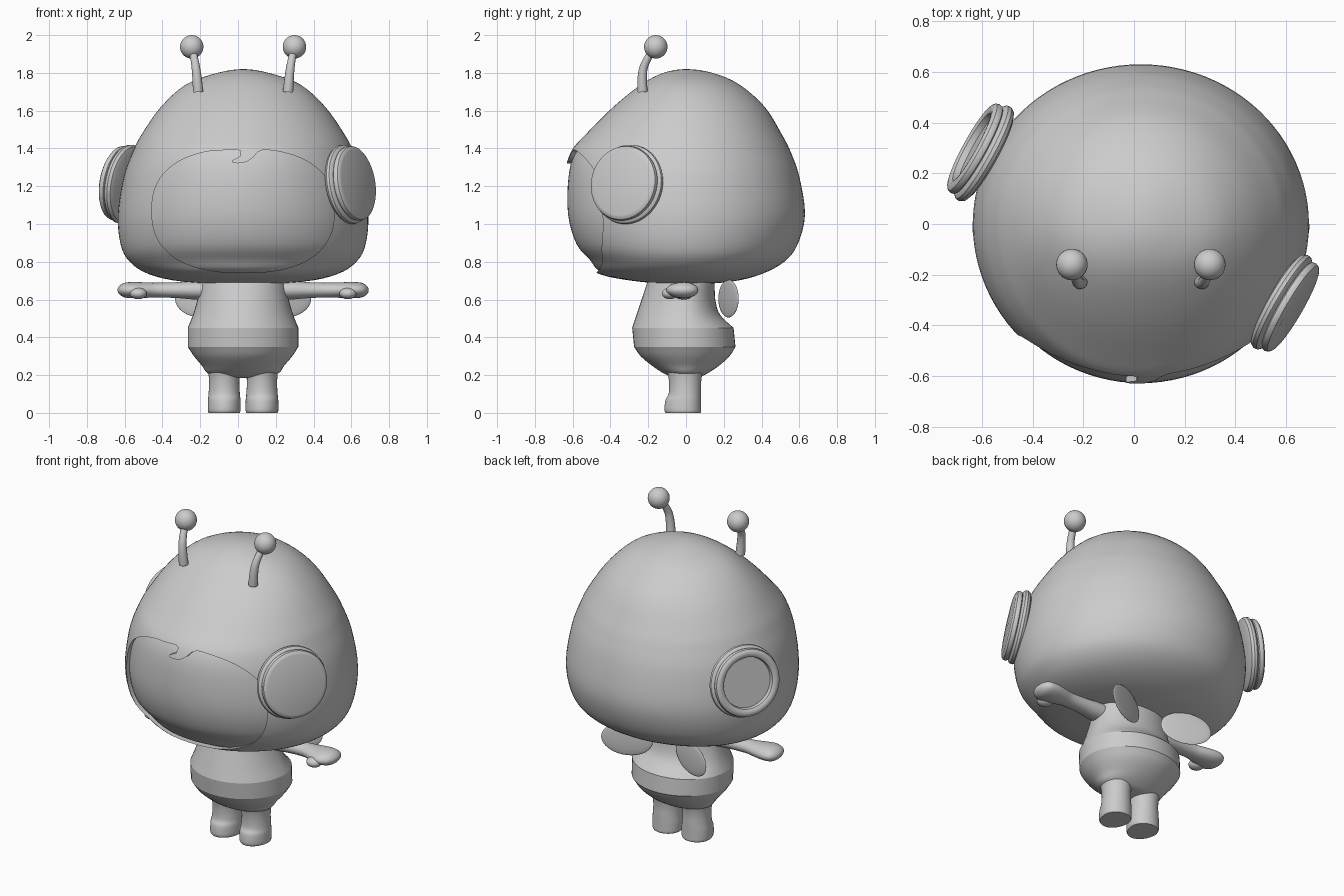
import bpy, bmesh, math
from mathutils import Vector

if "Cube" in bpy.data.objects:
    bpy.data.objects.remove(bpy.data.objects["Cube"])

CX = 0.027  # the body axis

grey = bpy.data.materials.new("plain_grey")
grey.use_nodes = True
grey.diffuse_color = (0.6, 0.6, 0.6, 1)
grey.node_tree.nodes["Principled BSDF"].inputs["Base Color"].default_value = (0.6, 0.6, 0.6, 1)


def smooth(obj):
    bpy.ops.object.select_all(action="DESELECT")
    obj.select_set(True)
    bpy.context.view_layer.objects.active = obj
    bpy.ops.object.shade_smooth_by_angle(angle=math.radians(35))


def add_mesh(name, bm, loc=(0, 0, 0)):
    bmesh.ops.recalc_face_normals(bm, faces=bm.faces)
    mesh = bpy.data.meshes.new(name)
    bm.to_mesh(mesh)
    bm.free()
    mesh.materials.append(grey)
    obj = bpy.data.objects.new(name, mesh)
    bpy.context.collection.objects.link(obj)
    obj.location = loc
    smooth(obj)
    return obj


def curve_rows(rows, steps):
    """Smooth a list of section rows with a Catmull-Rom spline."""
    def beyond(a, b):
        if a[1] == 0:
            return Vector([b[0]] + [-v for v in b[1:]])
        return a * 2 - b
    p = [Vector(r) for r in rows]
    p = [beyond(p[0], p[1])] + p + [beyond(p[-1], p[-2])]
    out = []
    for a, b, c, d in zip(p, p[1:], p[2:], p[3:]):
        for i in range(steps):
            t = i / steps
            out.append((b * 2 + (c - a) * t + (a * 2 - b * 5 + c * 4 - d) * t * t
                        + (b * 3 - a - c * 3 + d) * t ** 3) / 2)
    return out + [p[-2]]


def loft(name, rows, loc=(0, 0, 0), sides=48, steps=4):
    """Skin oval sections given as height, half width, front depth, back depth."""
    rows = curve_rows(rows, steps) if steps > 1 else rows
    bm = bmesh.new()
    rings = []
    for z, w, front, back in rows:
        ring = []
        for i in range(sides):
            a = math.tau * i / sides
            s = math.sin(a)
            ring.append(bm.verts.new((w * math.cos(a), s * (back if s > 0 else front), z)))
        rings.append(ring)
    for lo, hi in zip(rings, rings[1:]):
        for i in range(sides):
            j = (i + 1) % sides
            bm.faces.new((lo[i], lo[j], hi[j], hi[i]))
    bm.faces.new(rings[0])
    bm.faces.new(rings[-1])
    bmesh.ops.remove_doubles(bm, verts=bm.verts, dist=1e-5)
    bmesh.ops.dissolve_degenerate(bm, edges=bm.edges, dist=1e-6)
    return add_mesh(name, bm, loc)


def ellipsoid(name, loc, size, turn=(0, 0, 0)):
    bm = bmesh.new()
    bmesh.ops.create_uvsphere(bm, u_segments=32, v_segments=16, radius=1)
    bmesh.ops.scale(bm, vec=size, verts=bm.verts)
    obj = add_mesh(name, bm, loc)
    obj.rotation_euler = turn
    return obj


# Head: an inner face under a thin hood
head = [(1.82, 0, 0, 0), (1.80, .135, .12, .14), (1.74, .30, .235, .28), (1.62, .435, .385, .417),
        (1.47, .54, .535, .51), (1.38, .585, .61, .555), (1.25, .632, .643, .60),
        (1.05, .663, .645, .63), (.89, .648, .60, .59), (.80, .60, .525, .52),
        (.735, .50, .46, .40), (.695, .32, .25, .24), (.68, 0, 0, 0)]
face = loft("face", head, (CX, 0, 1.1 * .032), sides=96)
face.scale = (.968, .968, .968)
hood = loft("hood", head, (CX, 0, 0), sides=96)

# Face opening with a curled tuft at its top
outline = []
for i in range(97):
    a = math.radians(78) - math.radians(330) * i / 96
    c, s = math.cos(a), math.sin(a)
    outline.append((CX + .483 * math.copysign(abs(c) ** .82, c),
                    1.07 + .328 * math.copysign(abs(s) ** .82, s)))
outline = [p for p in outline if not (p[1] > 1.3 and -.02 < p[0] < .14)]
outline += [(-.005, 1.396), (.015, 1.385), (.01, 1.358), (-.032, 1.336), (-.03, 1.325), (.0, 1.321),
            (.045, 1.329), (.08, 1.352), (.105, 1.382), (.135, 1.393)]
bm = bmesh.new()
cap = bm.faces.new([bm.verts.new((x, -1, z)) for x, z in outline])
side = bmesh.ops.extrude_face_region(bm, geom=[cap])
bmesh.ops.translate(bm, vec=(0, .8, 0), verts=[v for v in side["geom"] if isinstance(v, bmesh.types.BMVert)])
cutter = add_mesh("opening_cutter", bm)
cutter.hide_render = True

shell = hood.modifiers.new("shell", "SOLIDIFY")
shell.thickness = .022
shell.offset = -1
cut = hood.modifiers.new("opening", "BOOLEAN")
cut.object = cutter
cut.solver = "EXACT"
bpy.context.view_layer.objects.active = hood
for m in [m.name for m in hood.modifiers]:
    bpy.ops.object.modifier_apply(modifier=m)
bpy.data.objects.remove(cutter)
smooth(hood)

# Ear pads: a ring and a cap, one closed and one hollow
pad = [(-.05, .0), (-.05, .18), (-.04, .203), (-.025, .212), (-.01, .21), (.0, .2), (.003, .19),
       (.008, .197), (.02, .2), (.032, .196), (.04, .185)]
closed = [(.043, .175), (.046, 0)]
hollow = [(.042, .175), (.04, .16), (.034, .152), (.01, .148), (.01, 0)]
for name, end, loc, aim in [("left_ear_pad", closed, (.60, -.318, 1.213), (.86, -.5, .15)),
                            ("right_ear_pad", hollow, (-.61, .288, 1.213), (-.87, .48, .15))]:
    obj = loft(name, [(h, r, r, r) for h, r in pad + end], loc, sides=64, steps=1)
    obj.rotation_euler = Vector(aim).to_track_quat("Z", "Y").to_euler()

# Torso in three bands
loft("chest", [(.74, .20, .18, .13), (.69, .225, .205, .15), (.60, .242, .235, .155),
               (.52, .265, .262, .18), (.45, .293, .285, .252)], (CX, 0, 0))
loft("belly_band", [(.45, .293, .285, .252), (.35, .293, .275, .262)], (CX, 0, 0), steps=1)
loft("hips", [(.35, .293, .275, .262), (.30, .26, .24, .23), (.25, .218, .18, .175),
              (.21, .188, .12, .115), (.19, .12, .07, .07), (.185, 0, 0, 0)], (CX, 0, 0))

for side, word in ((1, "left"), (-1, "right")):
    # Leg with a toe
    loft(word + "_leg", [(.30, .10, .13, .12), (.22, .085, .10, .09), (.16, .08, .09, .08),
                         (.10, .083, .092, .08), (.07, .086, .108, .08), (.03, .087, .114, .08),
                         (.01, .086, .113, .08), (0, .082, .108, .077)], (CX + side * .1, 0, 0))
    # Arm and flat hand, lofted along x
    arm = loft(word + "_arm", [(.15, .05, .07, .06), (.25, .05, .068, .055), (.35, .042, .055, .05),
                               (.45, .039, .052, .05), (.52, .041, .075, .065), (.58, .043, .095, .075),
                               (.63, .038, .08, .07), (.657, .02, .045, .04), (.665, 0, 0, 0)],
               (CX, -.01, .65), sides=32)
    arm.rotation_euler = (0, side * math.pi / 2, 0)
    ellipsoid(word + "_thumb", (CX + side * .555, -.085, .632), (.045, .043, .03))
    # Wing
    ellipsoid(word + "_wing", (CX + side * .22, .225, .605), (.15, .012, .1), (0, 0, side * .36))
    # Antenna stalk and ball
    path = [(.238, -.23, 1.70), (.243, -.235, 1.77), (.254, -.22, 1.86), (.272, -.16, 1.94)]
    data = bpy.data.curves.new(word + "_antenna", "CURVE")
    data.dimensions = "3D"
    data.bevel_depth = .022
    data.bevel_resolution = 5
    data.use_fill_caps = True
    line = data.splines.new("NURBS")
    line.points.add(len(path) - 1)
    for p, (x, y, z), r in zip(line.points, path, (1.25, 1.15, .95, .85)):
        p.co = (CX + side * x, y, z, 1)
        p.radius = r
    line.use_endpoint_u = True
    line.order_u = 3
    data.materials.append(grey)
    bpy.context.collection.objects.link(bpy.data.objects.new(word + "_antenna", data))
    ellipsoid(word + "_antenna_ball", (CX + side * .272, -.16, 1.938), (.062, .062, .062))
